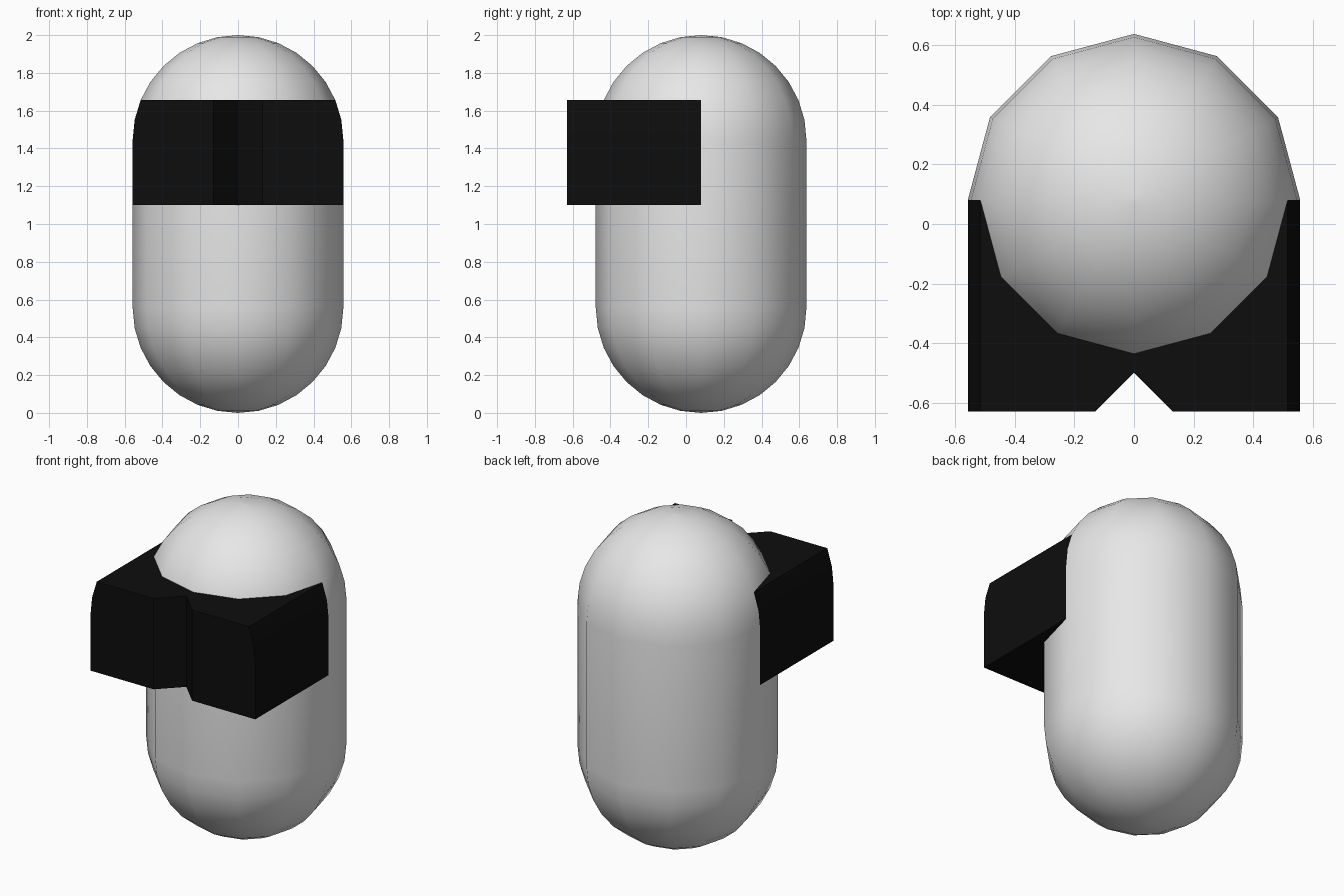
import bpy
import bmesh
from math import sin, cos, pi, radians

cube = bpy.data.objects.get("Cube")
if cube:
    bpy.data.objects.remove(cube, do_unlink=True)

RADIUS = 0.558      # body radius
CENTRE_Y = 0.08     # body axis
SIDES = 12
STEPS = 8           # rings per dome
STEP = pi / 2 / STEPS


def make_material(name, value):
    mat = bpy.data.materials.new(name)
    mat.use_nodes = True
    colour = (value, value, value, 1)
    mat.diffuse_color = colour
    mat.node_tree.nodes["Principled BSDF"].inputs["Base Color"].default_value = colour
    return mat


def loft(name, rings, mat, angle):
    """Join equal-length rings of points, bottom to top, and cap the ends."""
    bm = bmesh.new()
    loops = [[bm.verts.new(p) for p in ring] for ring in rings]
    n = len(loops[0])
    for low, high in zip(loops, loops[1:]):
        for i in range(n):
            j = (i + 1) % n
            bm.faces.new((low[i], low[j], high[j], high[i]))
    bm.faces.new(loops[0][::-1])
    bm.faces.new(loops[-1])
    bmesh.ops.remove_doubles(bm, verts=bm.verts, dist=0.0005)
    bmesh.ops.recalc_face_normals(bm, faces=bm.faces)
    mesh = bpy.data.meshes.new(name)
    bm.to_mesh(mesh)
    bm.free()
    mesh.materials.append(mat)
    obj = bpy.data.objects.new(name, mesh)
    bpy.context.collection.objects.link(obj)
    bpy.ops.object.select_all(action='DESELECT')
    obj.select_set(True)
    bpy.context.view_layer.objects.active = obj
    bpy.ops.object.shade_smooth_by_angle(angle=radians(angle))
    return obj


def circle(r, z):
    return [(r * sin(2 * pi * i / SIDES), CENTRE_Y - r * cos(2 * pi * i / SIDES), z)
            for i in range(SIDES)]


def visor_outline(w, z):
    """Plan of the visor with the V notch at the nose."""
    front, notch = -0.63, 0.13
    plan = [(-w, CENTRE_Y), (-w, front), (-notch, front), (0, -0.5),
            (notch, front), (w, front), (w, CENTRE_Y)]
    return [(x, y, z) for x, y in plan]


grey = make_material("light grey", 0.8)
black = make_material("black", 0.004)

# Capsule body: two domes with a straight wall between them
top_z = 2 - RADIUS
rings = [circle(max(RADIUS * sin(k * STEP), 0.001), RADIUS - RADIUS * cos(k * STEP))
         for k in range(STEPS + 1)]
rings += [circle(max(RADIUS * cos(k * STEP), 0.001), top_z + RADIUS * sin(k * STEP))
          for k in range(STEPS + 1)]
loft("body", rings, grey, 45)

# Visor block: sides follow the start of the upper dome
levels = [(RADIUS, 1.1)]
levels += [(RADIUS * cos(k * STEP), top_z + RADIUS * sin(k * STEP)) for k in range(3)]
loft("visor", [visor_outline(w, z) for w, z in levels], black, 30)
